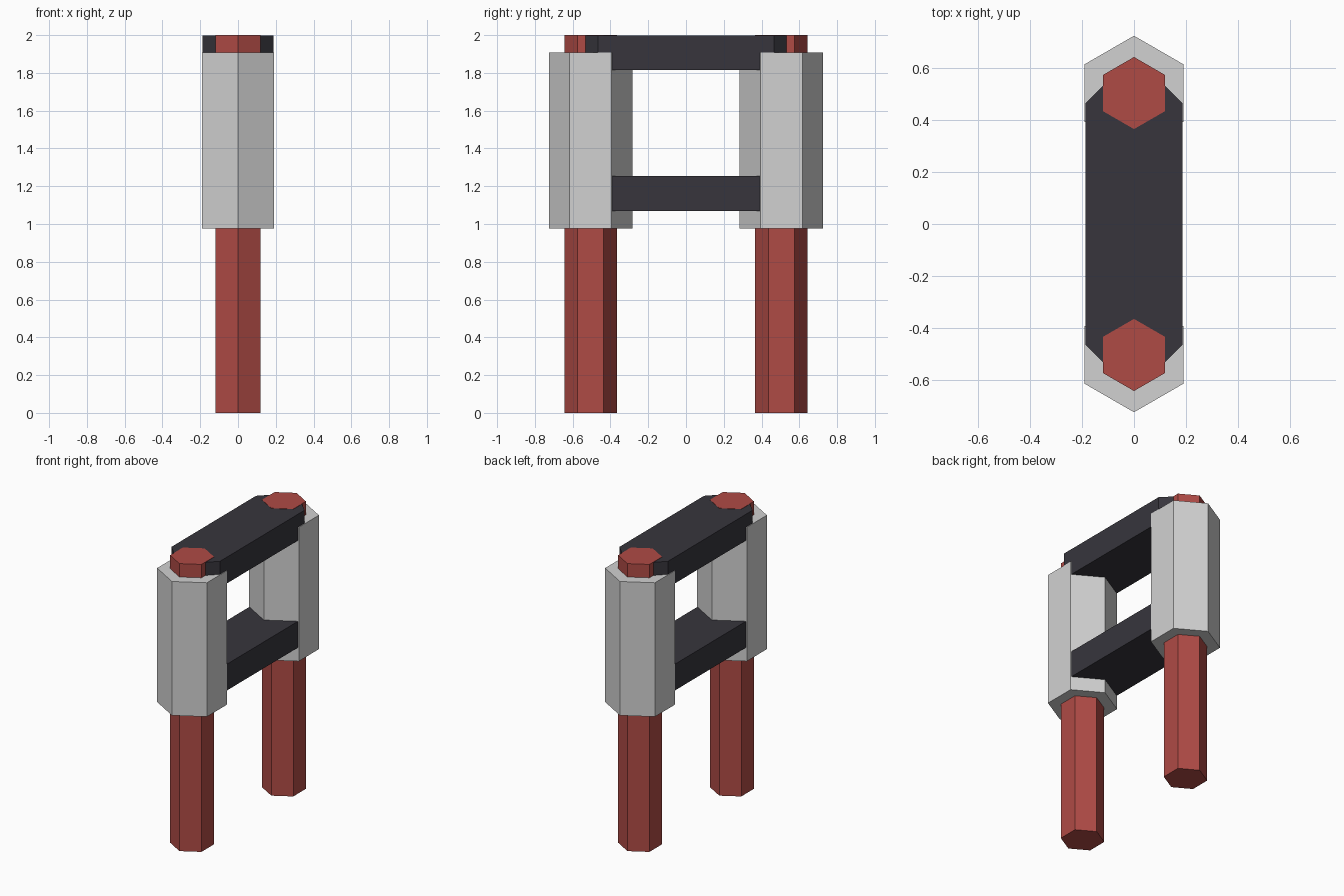
import bpy, bmesh, math

if "Cube" in bpy.data.objects:
    bpy.data.objects.remove(bpy.data.objects["Cube"])


def material(name, rgb):
    m = bpy.data.materials.new(name)
    m.diffuse_color = (*rgb, 1.0)
    m.use_nodes = True
    m.node_tree.nodes["Principled BSDF"].inputs["Base Color"].default_value = m.diffuse_color
    return m


RED = material("brick red", (0.43, 0.07, 0.06))
GREY = material("light grey", (0.64, 0.64, 0.64))
DARK = material("charcoal", (0.038, 0.036, 0.046))


def prism(name, outline, z0, z1, mat):
    """Extrude a flat outline from z0 up to z1."""
    bm = bmesh.new()
    face = bm.faces.new([bm.verts.new((x, y, z0)) for x, y in outline])
    top = bmesh.ops.extrude_face_region(bm, geom=[face])["geom"]
    verts = [v for v in top if isinstance(v, bmesh.types.BMVert)]
    bmesh.ops.translate(bm, verts=verts, vec=(0, 0, z1 - z0))
    bmesh.ops.recalc_face_normals(bm, faces=bm.faces)
    mesh = bpy.data.meshes.new(name)
    bm.to_mesh(mesh)
    bm.free()
    mesh.materials.append(mat)
    obj = bpy.data.objects.new(name, mesh)
    bpy.context.collection.objects.link(obj)
    return obj


def hexagon(radius, cy):
    """Hexagon with its points facing front and back."""
    return [(radius * math.sin(i * math.pi / 3),
             cy + radius * math.cos(i * math.pi / 3)) for i in range(6)]


# Posts and the sleeves around them
for side, cy in (("front", -0.505), ("back", 0.505)):
    prism(side + "_post", hexagon(0.139, cy), 0.0, 2.0, RED)
    prism(side + "_sleeve", hexagon(0.221, cy), 0.975, 1.907, GREY)

# Crossbars with chamfered ends
half = [(0.187, 0.465), (0.0775, 0.5745)]
bar = half + [(-x, y) for x, y in reversed(half)]
bar += [(-x, -y) for x, y in bar]
prism("upper_crossbar", bar, 1.815, 1.998, DARK)
prism("lower_crossbar", bar, 1.07, 1.253, DARK)
